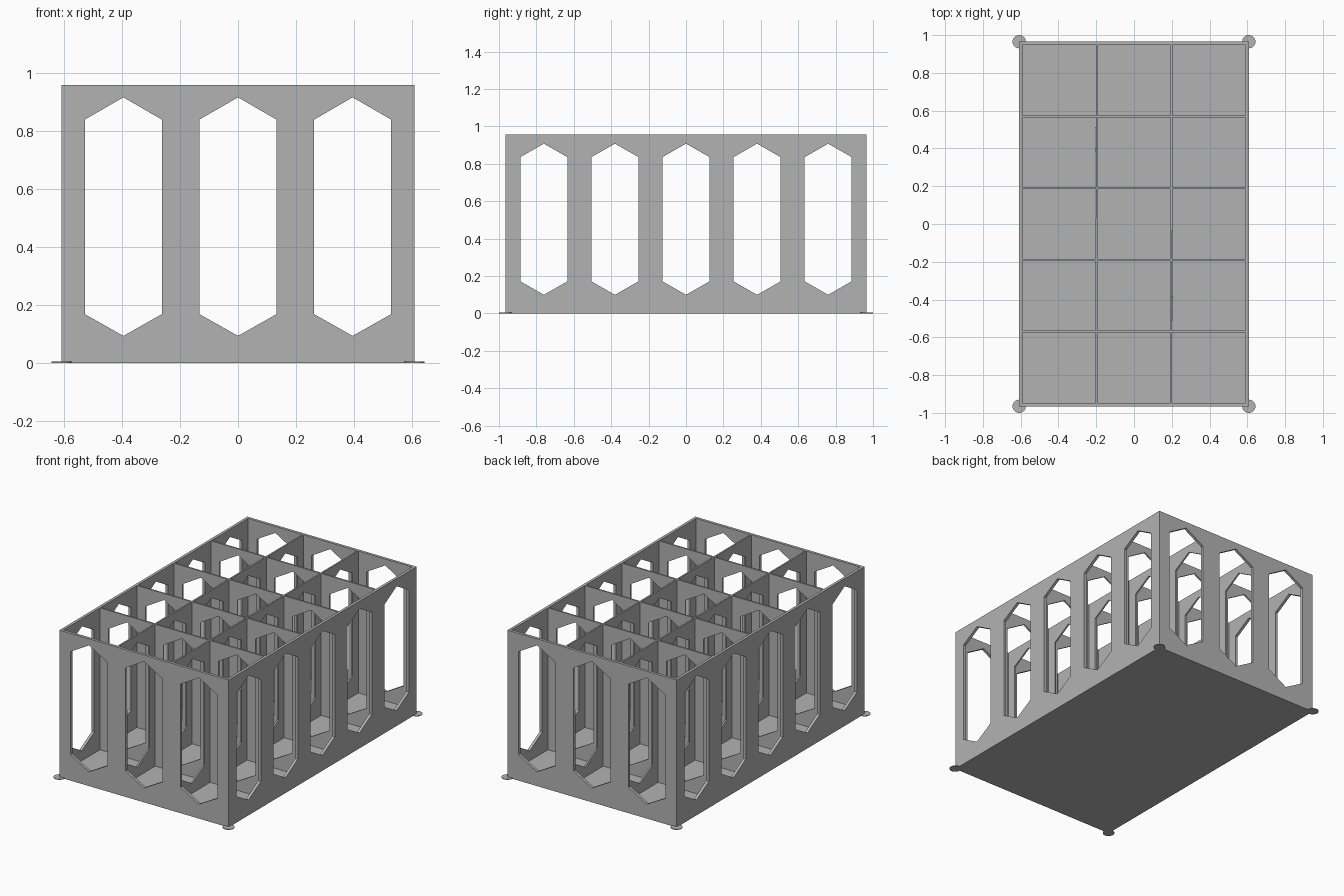
import bpy, bmesh, math
from mathutils import Matrix, Vector

if "Cube" in bpy.data.objects:
    bpy.data.objects.remove(bpy.data.objects["Cube"])

HX, HY, H = 0.608, 0.965, 0.957      # half width, half depth, height
WALL, RIB, FLOOR = 0.018, 0.010, 0.035
PITCH_X, PITCH_Y = 0.395, 0.380
COLS, ROWS = (-1, 0, 1), (-2, -1, 0, 1, 2)

grey = bpy.data.materials.new("grey plastic")
grey.diffuse_color = (0.45, 0.45, 0.45, 1)
grey.use_nodes = True
grey.node_tree.nodes["Principled BSDF"].inputs["Base Color"].default_value = grey.diffuse_color


def finish(bm, name):
    bmesh.ops.recalc_face_normals(bm, faces=bm.faces)
    mesh = bpy.data.meshes.new(name)
    bm.to_mesh(mesh)
    bm.free()
    mesh.materials.append(grey)
    obj = bpy.data.objects.new(name, mesh)
    bpy.context.collection.objects.link(obj)
    return obj


def hexagon(c, half, z0, z1, z2, z3):
    """Tall six-sided window outline."""
    return [(c, z0), (c + half, z1), (c + half, z2),
            (c, z3), (c - half, z2), (c - half, z1)]


def panel(name, half_len, windows, thick, pos, along_y):
    """Upright plate with windows, centred on pos across its thickness."""
    bm = bmesh.new()
    outline = [(-half_len, 0), (half_len, 0), (half_len, H), (-half_len, H)]
    edges = []
    for loop in [outline] + windows:
        vs = [bm.verts.new((u, -thick / 2, z)) for u, z in loop]
        edges += [bm.edges.new((vs[i], vs[(i + 1) % len(vs)])) for i in range(len(vs))]
    bmesh.ops.triangle_fill(bm, edges=edges, use_beauty=True, normal=(0, -1, 0))
    res = bmesh.ops.extrude_face_region(bm, geom=bm.faces[:], use_keep_orig=True)
    moved = [g for g in res["geom"] if isinstance(g, bmesh.types.BMVert)]
    bmesh.ops.translate(bm, verts=moved, vec=(0, thick, 0))
    if along_y:
        bmesh.ops.rotate(bm, verts=bm.verts, cent=(0, 0, 0),
                         matrix=Matrix.Rotation(math.pi / 2, 3, 'Z'))
    offset = Vector((pos, 0, 0)) if along_y else Vector((0, pos, 0))
    bmesh.ops.translate(bm, verts=bm.verts, vec=offset)
    return finish(bm, name)


wide_windows = [hexagon(i * PITCH_X, 0.133, 0.093, 0.168, 0.838, 0.915) for i in COLS]
side_windows = [hexagon(i * PITCH_Y, 0.126, 0.10, 0.172, 0.836, 0.908) for i in ROWS]

# outer walls
for s, label in ((-1, "front"), (1, "back")):
    panel(label + "_wall", HX, wide_windows, WALL, s * (HY - WALL / 2), False)
for s, label in ((-1, "left"), (1, "right")):
    panel(label + "_wall", HY - WALL, side_windows, WALL, s * (HX - WALL / 2), True)

# inner dividers
for i in (-1.5, -0.5, 0.5, 1.5):
    panel("cross_divider", HX - WALL, wide_windows, RIB, i * PITCH_Y, False)
for i in (-0.5, 0.5):
    panel("long_divider", HY - WALL, side_windows, RIB, i * PITCH_X, True)

# floor slab
bm = bmesh.new()
bmesh.ops.create_cube(bm, size=1, matrix=Matrix.Translation((0, 0, FLOOR / 2)) @ Matrix.Diagonal(
    (2 * (HX - WALL), 2 * (HY - WALL), FLOOR, 1)))
finish(bm, "floor")

# thin round pads at the corners
for sx in (-1, 1):
    for sy in (-1, 1):
        bm = bmesh.new()
        bmesh.ops.create_cone(bm, cap_ends=True, segments=32, radius1=0.035, radius2=0.035,
                              depth=0.004, matrix=Matrix.Translation((sx * HX, sy * HY, 0.002)))
        finish(bm, "corner_pad")
